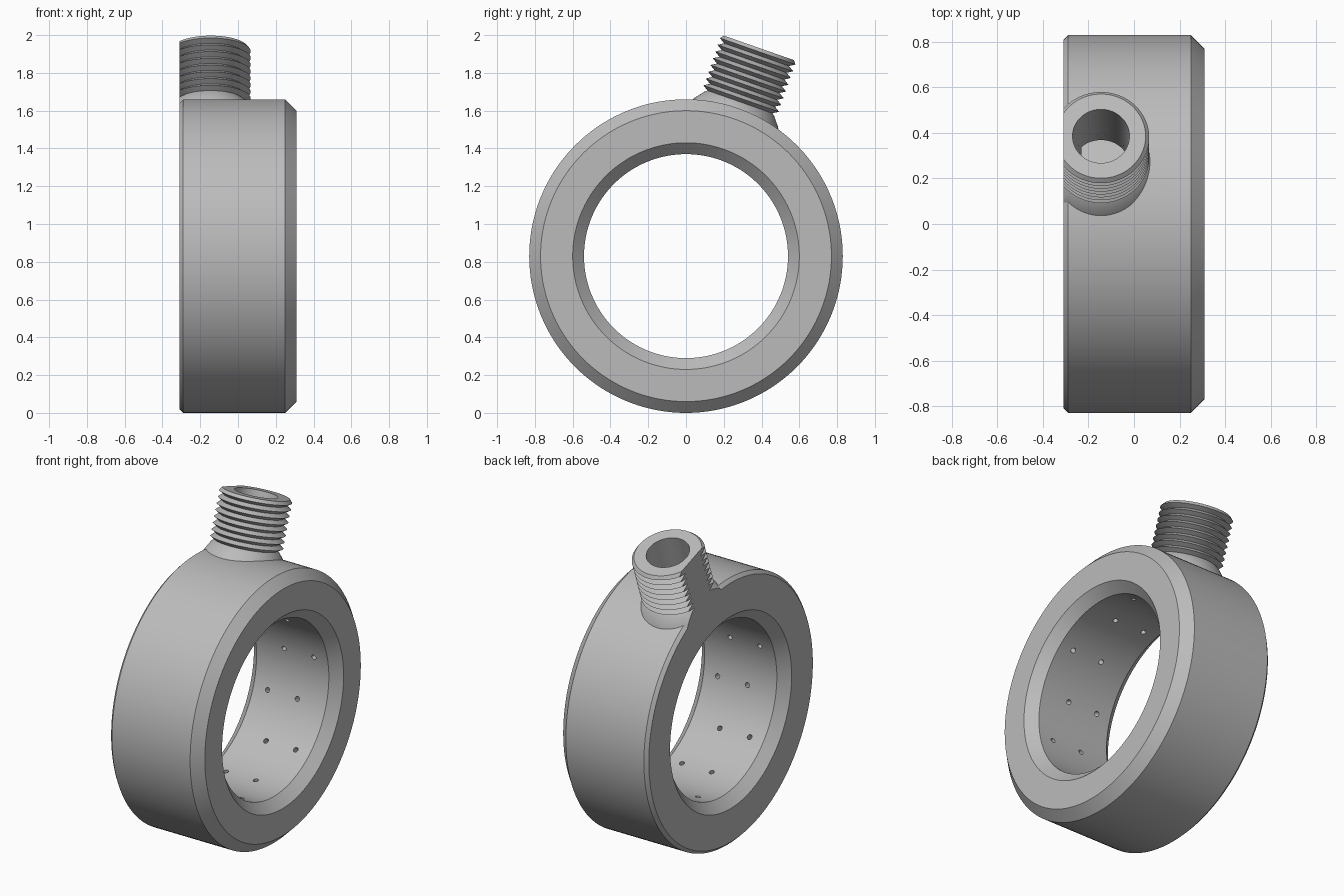
import bpy, bmesh
from math import radians, sin, cos, pi
from mathutils import Matrix, Vector

cube = bpy.data.objects.get("Cube")
if cube:
    bpy.data.objects.remove(cube)

metal = bpy.data.materials.new("grey_metal")
metal.use_nodes = True
GREY = (0.5, 0.5, 0.5, 1)
metal.diffuse_color = GREY
metal.node_tree.nodes["Principled BSDF"].inputs["Base Color"].default_value = GREY

R, HALF = 0.83, 0.31            # ring outer radius and half width
TILT = radians(19.3)            # lean of the threaded inlet
BORE, INLET_X = 0.125, -0.145
RING_FRAME = Matrix.Translation((0, 0, R)) @ Matrix.Rotation(pi / 2, 4, 'Y')
INLET_FRAME = Matrix.Translation((INLET_X, 0, R)) @ Matrix.Rotation(-TILT, 4, 'X')


def lathe(bm, profile, frame, steps):
    """Revolve a closed (radius, height) profile about local z."""
    rows = []
    for i in range(steps):
        a = 2 * pi * i / steps
        rows.append([bm.verts.new(frame @ Vector((r * cos(a), r * sin(a), h)))
                     for r, h in profile])
    n = len(profile)
    for i in range(steps):
        a, b = rows[i], rows[(i + 1) % steps]
        for j in range(n):
            k = (j + 1) % n
            bm.faces.new((a[j], b[j], b[k], a[k]))


def make_object(name, bm):
    bmesh.ops.recalc_face_normals(bm, faces=bm.faces)
    mesh = bpy.data.meshes.new(name)
    bm.to_mesh(mesh)
    bm.free()
    mesh.materials.append(metal)
    obj = bpy.data.objects.new(name, mesh)
    bpy.context.collection.objects.link(obj)
    return obj


def cut(target, cutter):
    cutter.hide_render = True
    mod = target.modifiers.new(cutter.name, 'BOOLEAN')
    mod.operation, mod.solver, mod.object = 'DIFFERENCE', 'EXACT', cutter
    bpy.context.view_layer.objects.active = target
    bpy.ops.object.modifier_apply(modifier=mod.name)
    bpy.data.objects.remove(cutter)


def smooth(obj):
    bpy.ops.object.select_all(action='DESELECT')
    obj.select_set(True)
    bpy.context.view_layer.objects.active = obj
    bpy.ops.object.shade_smooth_by_angle(angle=radians(25))


# Ring body with chamfered rims
bm = bmesh.new()
lathe(bm, [(0.54, -0.25), (0.6, -HALF), (R - 0.02, -HALF), (R, -HALF + 0.02),
           (R, 0.25), (R - 0.06, HALF), (0.6, HALF), (0.54, 0.25)], RING_FRAME, 144)
ring = make_object("ring_body", bm)

# Hidden channel running round inside the ring
bm = bmesh.new()
lathe(bm, [(0.62, -0.23), (0.77, -0.23), (0.77, 0.23), (0.62, 0.23)], RING_FRAME, 144)
cut(ring, make_object("channel_cutter", bm))

# Inlet bore through the outer wall into the channel
bm = bmesh.new()
bmesh.ops.create_cone(bm, cap_ends=True, segments=64, radius1=BORE, radius2=BORE, depth=0.3,
                      matrix=INLET_FRAME @ Matrix.Translation((0, 0, 0.83)))
cut(ring, make_object("bore_cutter", bm))

# Staggered outlet holes through the inner wall
bm = bmesh.new()
for i in range(12):
    shift = 0.05 if i % 2 == 0 else -0.05
    for x in (0.103, -0.103):
        frame = (Matrix.Translation((x + shift, 0, R))
                 @ Matrix.Rotation(-TILT + i * pi / 6, 4, 'X')
                 @ Matrix.Translation((0, 0, 0.58)))
        bmesh.ops.create_cone(bm, cap_ends=True, segments=16, radius1=0.015,
                              radius2=0.015, depth=0.14, matrix=frame)
cut(ring, make_object("outlet_cutter", bm))
smooth(ring)

# Threaded inlet: flared collar, thread ridges and open bore
START, TOP, TURNS = 0.865, 1.168, 8
pitch = (TOP - START) / TURNS
profile = [(BORE, 0.77), (0.25, 0.77), (0.235, 0.805), (0.195, START - 0.01)]
for i in range(TURNS):
    profile += [(0.182, START + i * pitch), (0.212, START + (i + 0.5) * pitch)]
profile += [(0.196, TOP), (BORE, TOP)]
bm = bmesh.new()
lathe(bm, profile, INLET_FRAME, 96)

# Trim the inlet flush with the ring's flat side
trim = bmesh.ops.bisect_plane(bm, geom=bm.verts[:] + bm.edges[:] + bm.faces[:],
                              plane_co=(-HALF, 0, 0), plane_no=(-1, 0, 0), clear_outer=True)
rim = [e for e in trim["geom_cut"] if isinstance(e, bmesh.types.BMEdge)]
bmesh.ops.edgenet_fill(bm, edges=rim)
smooth(make_object("threaded_inlet", bm))
